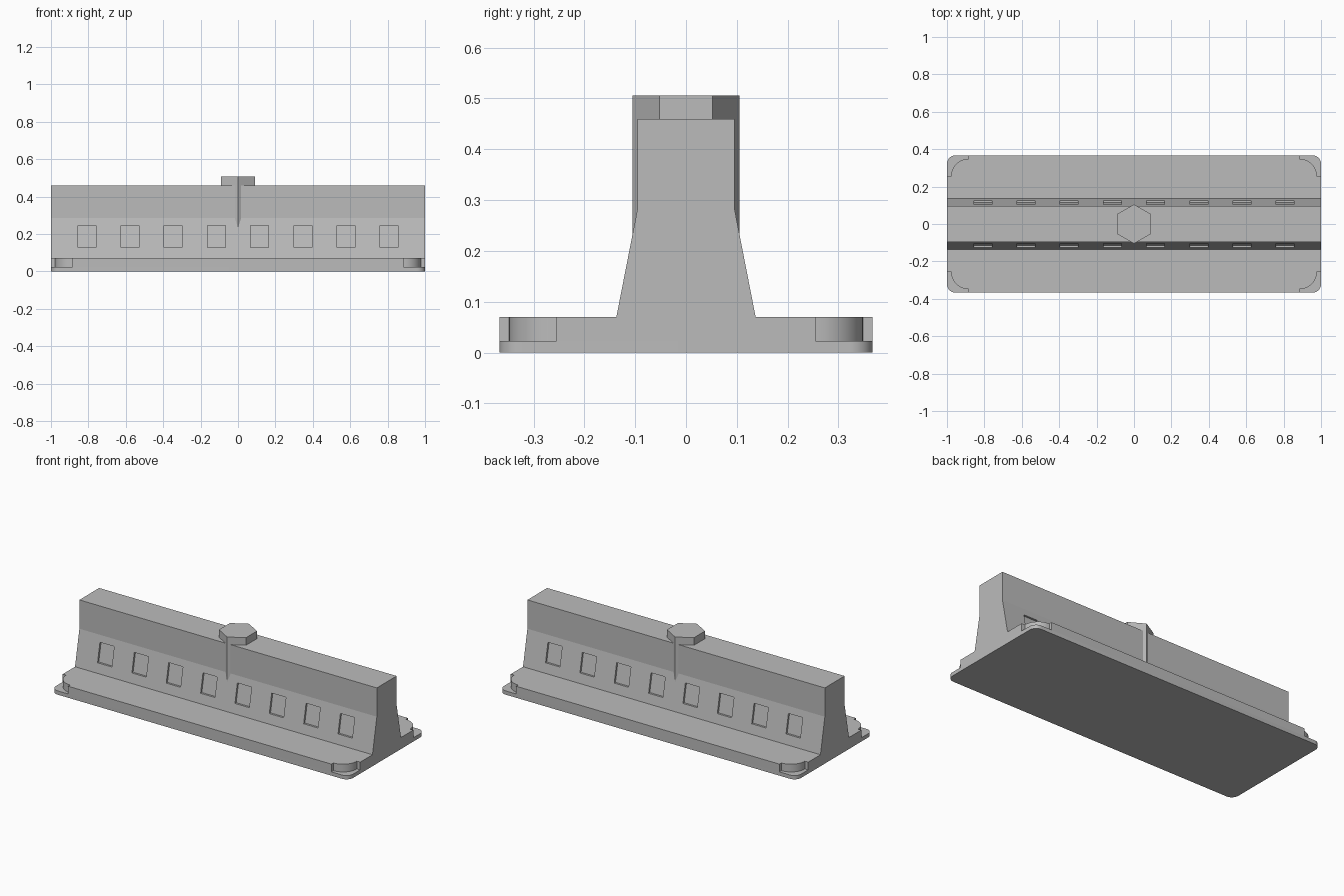
import bpy, bmesh, math
from mathutils import Vector

if "Cube" in bpy.data.objects:
    bpy.data.objects.remove(bpy.data.objects["Cube"], do_unlink=True)

concrete = bpy.data.materials.new("concrete_grey")
concrete.use_nodes = True
GREY = (0.5, 0.5, 0.5, 1)
concrete.diffuse_color = GREY
concrete.node_tree.nodes["Principled BSDF"].inputs["Base Color"].default_value = GREY

HALF_X, HALF_Y = 1.0, 0.367
PLATE_Z, BASE_Z, TOP_Z = 0.023, 0.07, 0.46
FOOT_Y, NECK_Y, NECK_Z = 0.137, 0.095, 0.285


def prisms(name, outlines, direction):
    """Extrude closed outlines along a direction into one object."""
    bm = bmesh.new()
    for points in outlines:
        face = bm.faces.new([bm.verts.new(p) for p in points])
        out = bmesh.ops.extrude_face_region(bm, geom=[face], use_keep_orig=True)
        moved = [g for g in out["geom"] if isinstance(g, bmesh.types.BMVert)]
        bmesh.ops.translate(bm, verts=moved, vec=Vector(direction))
    bmesh.ops.recalc_face_normals(bm, faces=bm.faces)
    mesh = bpy.data.meshes.new(name)
    bm.to_mesh(mesh)
    bm.free()
    obj = bpy.data.objects.new(name, mesh)
    bpy.context.collection.objects.link(obj)
    mesh.materials.append(concrete)
    return obj


def arc(cx, cy, r, steps=10):
    angles = [math.pi / 2 * i / steps for i in range(steps + 1)]
    return [(cx + r * math.cos(a), cy + r * math.sin(a)) for a in angles]


def four_corners(corner, z):
    """Mirror one corner path into a closed outline."""
    loop = []
    for sx, sy in ((1, 1), (-1, 1), (-1, -1), (1, -1)):
        path = corner if sx * sy > 0 else corner[::-1]
        loop += [(sx * x, sy * y, z) for x, y in path]
    return loop


def smooth(obj):
    bpy.ops.object.select_all(action="DESELECT")
    obj.select_set(True)
    bpy.context.view_layer.objects.active = obj
    bpy.ops.object.shade_smooth_by_angle()


# Bottom plate with rounded corners
R = 0.045
plate = prisms("bottom_plate", [four_corners(arc(HALF_X - R, HALF_Y - R, R), 0)], (0, 0, PLATE_Z))
smooth(plate)

# Base slab with a notch around a rounded boss at each corner
NX, NY, NR = 0.885, 0.255, 0.093
notch = [(HALF_X, NY)] + arc(NX, NY, NR) + [(NX, HALF_Y)]
slab = prisms("base_slab", [four_corners(notch, PLATE_Z)], (0, 0, BASE_Z - PLATE_Z))
smooth(slab)

# Upright wall, tapered below and straight above
half = [(FOOT_Y, BASE_Z), (NECK_Y, NECK_Z), (NECK_Y, TOP_Z)]
profile = half + [(-y, z) for y, z in reversed(half)]
wall = prisms("barrier_wall", [[(-HALF_X, y, z) for y, z in profile]], (2 * HALF_X, 0, 0))


# Row of shallow square recesses along both sloping sides
def slope_y(z):
    return FOOT_Y + (NECK_Y - FOOT_Y) * (z - BASE_Z) / (NECK_Z - BASE_Z)


DEPTH, WIDTH, PITCH, LOW, HIGH = 0.012, 0.096, 0.231, 0.128, 0.244
section = [(slope_y(z) + d, z) for z, d in
           ((LOW, -DEPTH), (HIGH, -DEPTH), (HIGH, 0.03), (LOW, 0.03))]
recesses = [[((i - 3.5) * PITCH - WIDTH / 2, side * y, z) for y, z in section]
            for i in range(8) for side in (-1, 1)]
cutter = prisms("recess_cutter", recesses, (WIDTH, 0, 0))
cutter.hide_render = True
cut = wall.modifiers.new("recesses", "BOOLEAN")
cut.operation, cut.solver, cut.object = "DIFFERENCE", "EXACT", cutter
bpy.context.view_layer.objects.active = wall
bpy.ops.object.modifier_apply(modifier=cut.name)
bpy.data.objects.remove(cutter, do_unlink=True)

# Hexagonal post through the middle, its corners breaking the wall faces
hexagon = [(0.105 * math.sin(k * math.pi / 3), 0.105 * math.cos(k * math.pi / 3), BASE_Z)
           for k in range(6)]
prisms("hex_post", [hexagon], (0, 0, 0.506 - BASE_Z))
